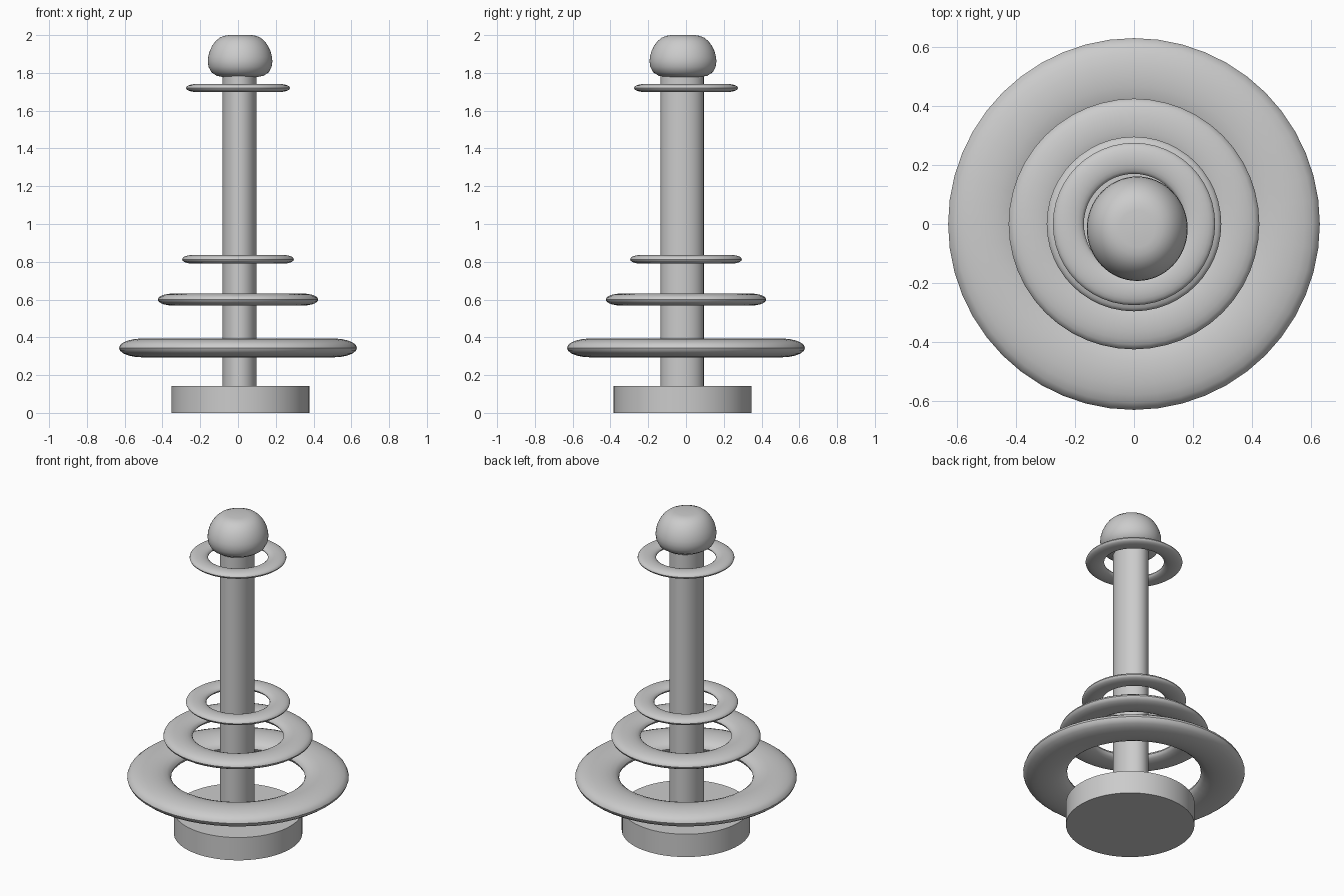
import bpy
import bmesh
from math import cos, sin, pi, radians

if "Cube" in bpy.data.objects:
    bpy.data.objects.remove(bpy.data.objects["Cube"])


def finish(obj):
    bpy.ops.object.select_all(action='DESELECT')
    obj.select_set(True)
    bpy.context.view_layer.objects.active = obj
    bpy.ops.object.shade_smooth_by_angle(angle=radians(40))


def lathe(name, profile, center=(0, 0), scale=(1, 1), steps=64, closed=False):
    """Spin an (r, z) profile around a vertical axis."""
    bm = bmesh.new()
    verts = [bm.verts.new((r, 0, z)) for r, z in profile]
    edges = [bm.edges.new(p) for p in zip(verts, verts[1:])]
    if closed:
        edges.append(bm.edges.new((verts[-1], verts[0])))
    bmesh.ops.spin(bm, geom=verts + edges, cent=(0, 0, 0), axis=(0, 0, 1),
                   angle=2 * pi, steps=steps, use_duplicate=False)
    bmesh.ops.remove_doubles(bm, verts=bm.verts, dist=1e-5)
    bmesh.ops.recalc_face_normals(bm, faces=bm.faces)
    for v in bm.verts:
        v.co.x = v.co.x * scale[0] + center[0]
        v.co.y = v.co.y * scale[1] + center[1]
    mesh = bpy.data.meshes.new(name)
    bm.to_mesh(mesh)
    bm.free()
    obj = bpy.data.objects.new(name, mesh)
    bpy.context.collection.objects.link(obj)
    finish(obj)
    return obj


def ring(name, outer, inner, z, half_height):
    """Flattened torus with an elliptical section."""
    mid, half = (outer + inner) / 2, (outer - inner) / 2
    section = [(mid + half * cos(2 * pi * i / 20),
                z + half_height * sin(2 * pi * i / 20)) for i in range(20)]
    lathe(name, section, steps=48, closed=True)


# Base disc
lathe("base", [(0, 0), (0.365, 0), (0.365, 0.143), (0, 0.143)],
      center=(0.013, -0.018))

# Slightly oval pole
lathe("pole", [(0, 0.14), (1, 0.14), (1, 1.80), (0, 1.80)],
      center=(0.008, -0.02), scale=(0.09, 0.114))

# Rounded knob
lathe("knob", [(0, 1.778), (0.09, 1.778), (0.125, 1.785), (0.152, 1.803),
               (0.167, 1.832), (0.171, 1.86), (0.169, 1.885), (0.161, 1.915),
               (0.148, 1.943), (0.131, 1.967), (0.109, 1.986),
               (0.085, 1.996), (0.06, 2.0), (0, 2.0)],
      center=(0.011, -0.016), scale=(1, 1.035))

# Stacking rings: outer radius, inner radius, height, half thickness
for name, *dims in [("large_ring", 0.63, 0.38, 0.344, 0.05),
                    ("middle_ring", 0.425, 0.258, 0.60, 0.032),
                    ("small_ring", 0.296, 0.18, 0.813, 0.023),
                    ("top_ring", 0.275, 0.17, 1.72, 0.021)]:
    ring(name, *dims)
